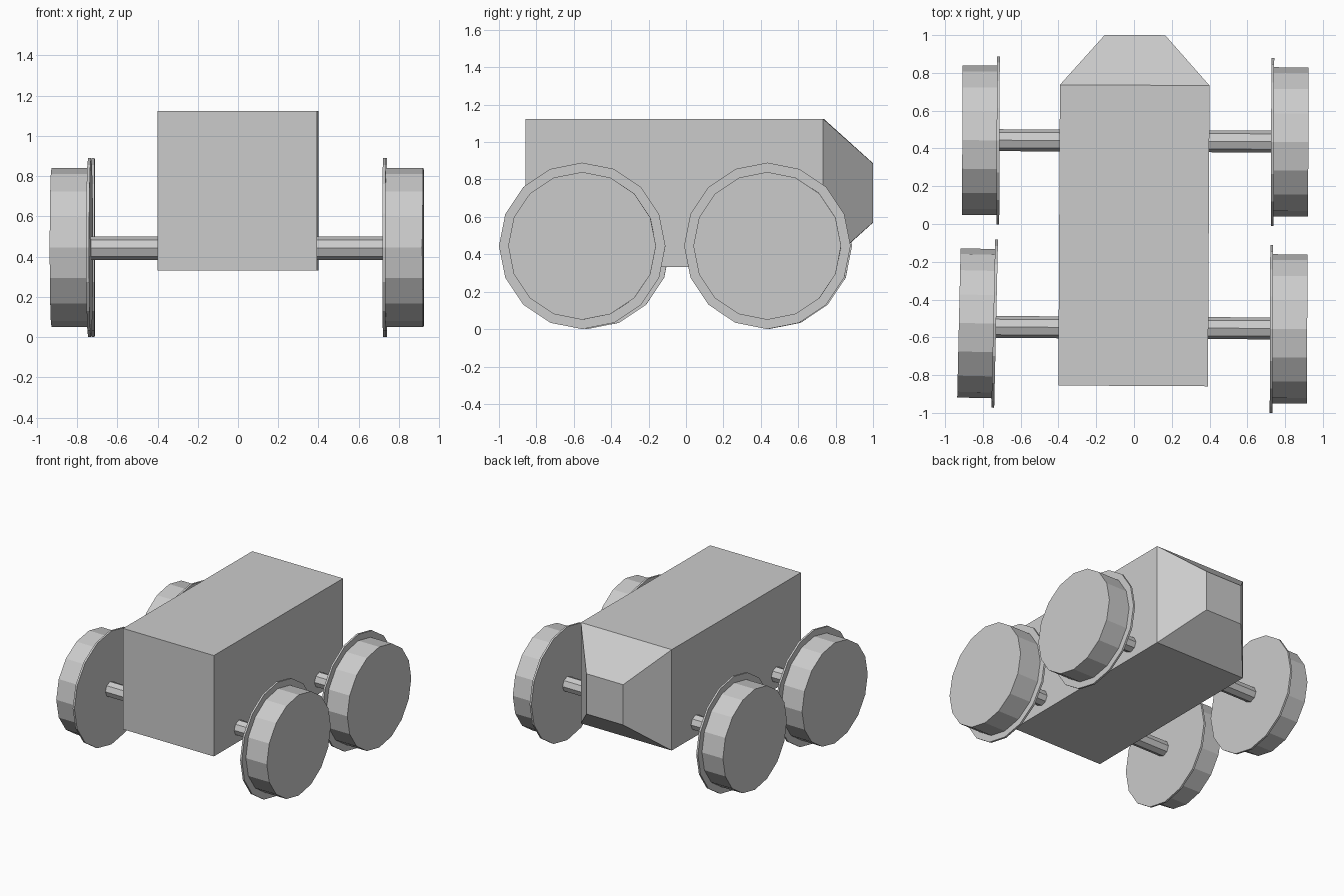
import bpy, bmesh
from math import radians
from mathutils import Matrix, Vector

if "Cube" in bpy.data.objects:
    bpy.data.objects.remove(bpy.data.objects["Cube"])


def finish(name, bm):
    bmesh.ops.recalc_face_normals(bm, faces=bm.faces)
    me = bpy.data.meshes.new(name)
    bm.to_mesh(me)
    bm.free()
    ob = bpy.data.objects.new(name, me)
    bpy.context.collection.objects.link(ob)
    return ob


def add_disc(bm, x0, x1, radius, sides):
    """Cylinder along x from x0 to x1."""
    m = Matrix.Translation(((x0 + x1) / 2, 0, 0)) @ Matrix.Rotation(radians(90), 4, 'Y')
    bmesh.ops.create_cone(bm, cap_ends=True, segments=sides, radius1=radius,
                          radius2=radius, depth=abs(x1 - x0), matrix=m)


# Body: a box closed by a tapered nose, lofted through rectangular sections
bm = bmesh.new()
rings = []
for y, half_w, z0, z1 in ((-0.857, 0.396, 0.332, 1.124),
                          (0.735, 0.396, 0.332, 1.124),
                          (1.0, 0.16, 0.57, 0.886)):
    rings.append([bm.verts.new((x, y, z)) for x, z in
                  ((-half_w, z0), (half_w, z0), (half_w, z1), (-half_w, z1))])
for a, b in zip(rings, rings[1:]):
    for i in range(4):
        j = (i + 1) % 4
        bm.faces.new((a[i], a[j], b[j], b[i]))
bm.faces.new(rings[0])
bm.faces.new(rings[-1])
body = finish("body", bm)
body.rotation_euler.z = radians(-0.3)

# Axles passing through the body
for name, y in (("front_axle", 0.44), ("rear_axle", -0.549)):
    bm = bmesh.new()
    add_disc(bm, -0.73, 0.73, 0.058, 8)
    axle = finish(name, bm)
    axle.location = (0, y, 0.442)
    axle.rotation_euler.z = radians(-0.3)

# Flanged wheels: thin wide flange inside, thick tread outside (slightly uneven fit)
for name, side, x, y, yaw in (("front_left_wheel", -1, 0.712, 0.443, -0.2),
                              ("front_right_wheel", 1, 0.726, 0.435, -0.2),
                              ("rear_left_wheel", -1, 0.730, -0.528, -1.3),
                              ("rear_right_wheel", 1, 0.720, -0.555, -0.2)):
    bm = bmesh.new()
    add_disc(bm, 0, side * 0.015, 0.445, 16)
    add_disc(bm, side * 0.012, side * 0.197, 0.395, 16)
    wheel = finish(name, bm)
    wheel.location = (side * x, y, 0.445)
    wheel.rotation_euler.z = radians(yaw)
